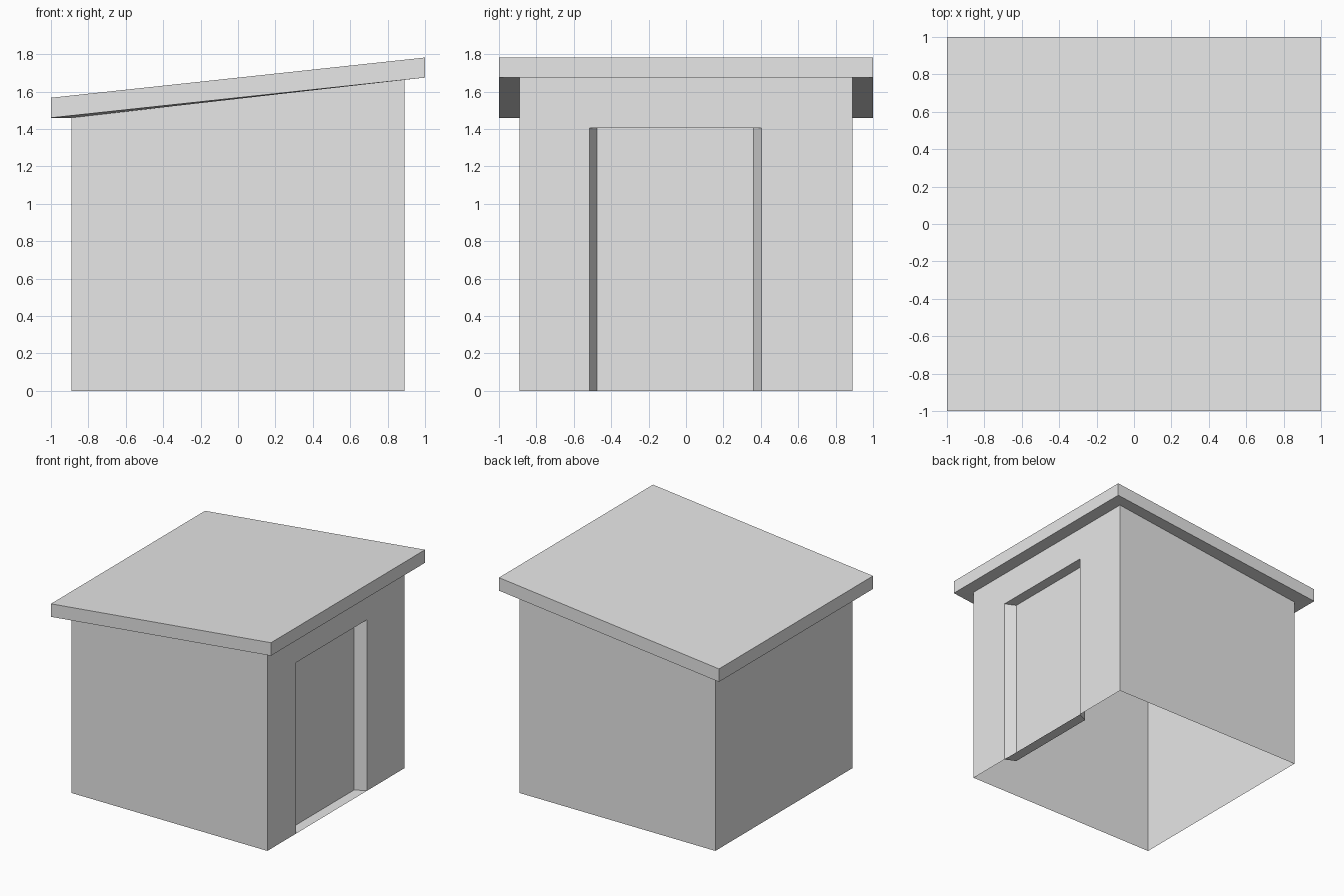
import bpy

cube = bpy.data.objects.get("Cube")
if cube:
    bpy.data.objects.remove(cube, do_unlink=True)

WALL, EAVE = 0.89, 1.0            # half widths of walls and roof
LOW, HIGH = 1.46, 1.675           # wall top on the low and high side
THICK = 0.107                     # roof thickness
DEPTH = 0.087                     # door recess depth
DOOR_TOP = 1.405
OUT_A, OUT_B = -0.515, 0.403      # door opening at the wall surface
IN_A, IN_B = -0.475, 0.362        # door panel at the back of the recess

grey = bpy.data.materials.new("light_grey")
grey.use_nodes = True
colour = (0.8, 0.8, 0.8, 1)
grey.diffuse_color = colour
grey.node_tree.nodes["Principled BSDF"].inputs["Base Color"].default_value = colour


def ring(half, z_low, z_high):
    """Square loop, counter-clockwise from above, rising towards +x."""
    return [(-half, -half, z_low), (half, -half, z_high),
            (half, half, z_high), (-half, half, z_low)]


def bridge(a, b, skip=()):
    """Quads between two loops of equal length."""
    n = len(a)
    return [[a[i], a[(i + 1) % n], b[(i + 1) % n], b[i]]
            for i in range(n) if i not in skip]


def build(name, polygons):
    """Make a flat-shaded object from polygons, welding shared corners."""
    corners = list(dict.fromkeys(p for poly in polygons for p in poly))
    index = {p: i for i, p in enumerate(corners)}
    mesh = bpy.data.meshes.new(name)
    mesh.from_pydata(corners, [], [[index[p] for p in poly] for poly in polygons])
    mesh.materials.append(grey)
    mesh.validate()
    obj = bpy.data.objects.new(name, mesh)
    bpy.context.collection.objects.link(obj)
    return obj


def doorway(x, y_a, y_b):
    """Door outline at depth x, from one foot over the head to the other."""
    return [(x, y_a, 0), (x, y_a, DOOR_TOP), (x, y_b, DOOR_TOP), (x, y_b, 0)]


# Shared loops
base = ring(WALL, 0, 0)
wall_top = ring(WALL, LOW, HIGH)
rim_low = ring(EAVE, LOW, HIGH)
rim_high = ring(EAVE, LOW + THICK, HIGH + THICK)
outer = doorway(WALL, OUT_A, OUT_B)
inner = doorway(WALL - DEPTH, IN_A, IN_B)

# Walls, open underneath, with a doorway on the high side
door_wall = [base[1]] + outer + [base[2], wall_top[2], wall_top[1]]
build("walls", bridge(base, wall_top, skip=(1,)) + [door_wall])

# Splayed door frame: sides, head and sill
build("door_frame", bridge(inner, outer))

# Door panel at the back of the recess
build("door", [inner[::-1]])

# Sloping roof slab with overhanging eaves
build("roof", bridge(wall_top, rim_low) + bridge(rim_low, rim_high) + [rim_high])
